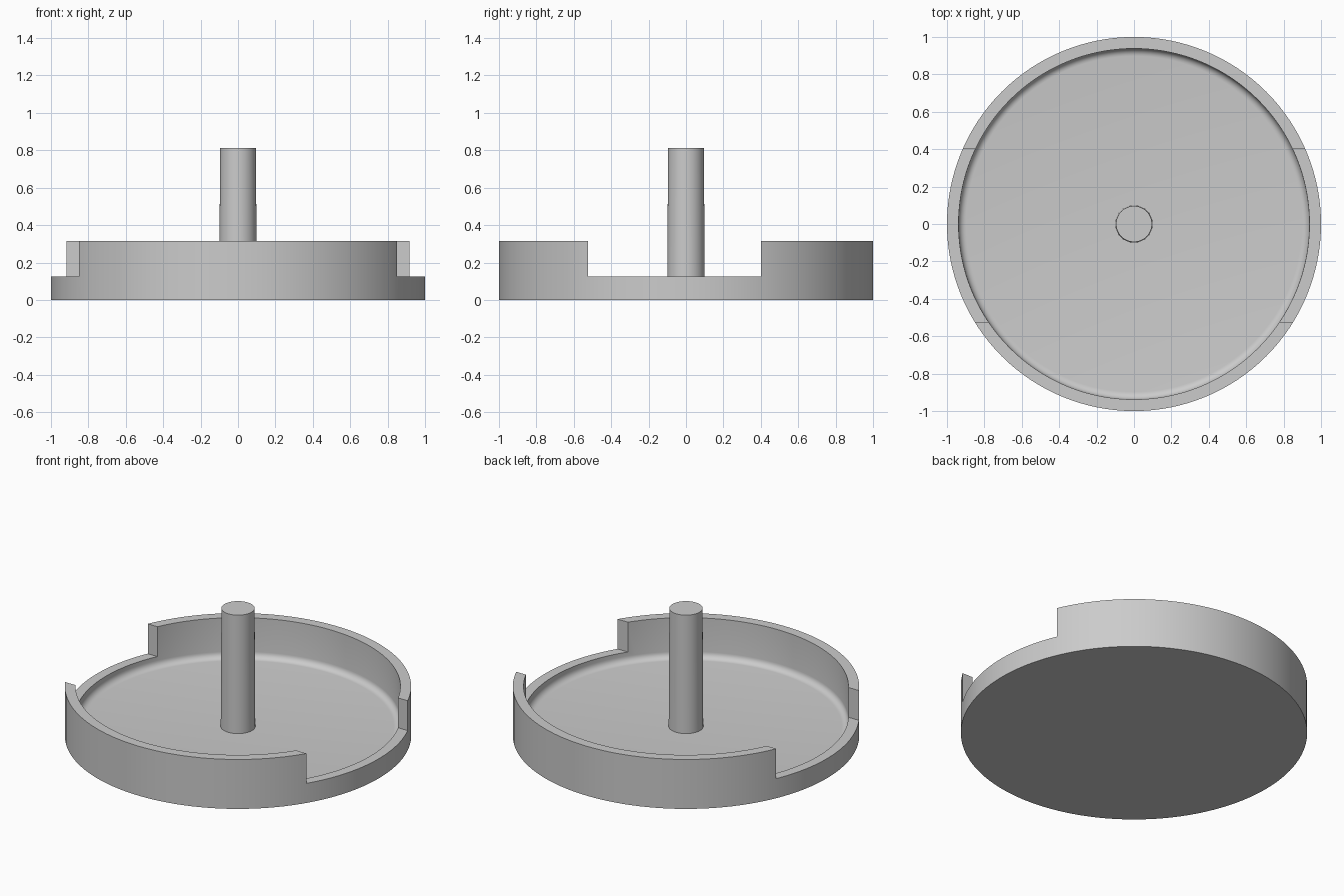
import bpy, bmesh, math
from mathutils import Matrix

if "Cube" in bpy.data.objects:
    bpy.data.objects.remove(bpy.data.objects["Cube"])

grey = bpy.data.materials.new("plain grey")
grey.diffuse_color = (0.6, 0.6, 0.6, 1)
grey.use_nodes = True
grey.node_tree.nodes["Principled BSDF"].inputs["Base Color"].default_value = grey.diffuse_color


def lathe(name, profile, steps):
    """Spin an (r, z) profile that starts and ends on the axis."""
    bm = bmesh.new()
    verts = [bm.verts.new((r, 0, z)) for r, z in profile]
    edges = [bm.edges.new(pair) for pair in zip(verts, verts[1:])]
    bmesh.ops.spin(bm, geom=verts + edges, cent=(0, 0, 0), axis=(0, 0, 1),
                   angle=math.tau, steps=steps, use_duplicate=False)
    bmesh.ops.remove_doubles(bm, verts=bm.verts, dist=1e-5)
    bmesh.ops.recalc_face_normals(bm, faces=bm.faces)
    return add_object(name, bm)


def add_object(name, bm):
    mesh = bpy.data.meshes.new(name)
    bm.to_mesh(mesh)
    bm.free()
    mesh.materials.append(grey)
    obj = bpy.data.objects.new(name, mesh)
    bpy.context.collection.objects.link(obj)
    return obj


def smooth(obj):
    bpy.ops.object.select_all(action='DESELECT')
    obj.select_set(True)
    bpy.context.view_layer.objects.active = obj
    bpy.ops.object.shade_smooth_by_angle(angle=math.radians(30))


# Round tray with a fillet between floor and wall
FLOOR, RIM, LOW_RIM, INNER, FILLET = 0.06, 0.315, 0.125, 0.938, 0.04
fillet = [(INNER - FILLET + FILLET * math.cos(a), FLOOR + FILLET - FILLET * math.sin(a))
          for a in (math.radians(15 * i) for i in range(7))]
tray = lathe("tray", [(0, 0), (1, 0), (1, RIM), (INNER, RIM)] + fillet + [(0, FLOOR)], 128)

# Box that lowers the wall on both sides
bm = bmesh.new()
y0, y1 = -0.525, 0.4
bmesh.ops.create_cube(bm, size=1, matrix=Matrix.Translation((0, (y0 + y1) / 2, LOW_RIM + 0.25))
                      @ Matrix.Diagonal((2.4, y1 - y0, 0.5, 1)))
cutter = add_object("side_cutter", bm)
cut = tray.modifiers.new("side openings", 'BOOLEAN')
cut.operation, cut.solver, cut.object = 'DIFFERENCE', 'EXACT', cutter
bpy.context.view_layer.objects.active = tray
tray.select_set(True)
bpy.ops.object.modifier_apply(modifier=cut.name)
bpy.data.objects.remove(cutter)
smooth(tray)

# Slightly tapered centre post
post = lathe("centre_post", [(0, FLOOR - 0.01), (0.1, FLOOR - 0.01), (0.096, 0.813), (0, 0.813)], 48)
smooth(post)
